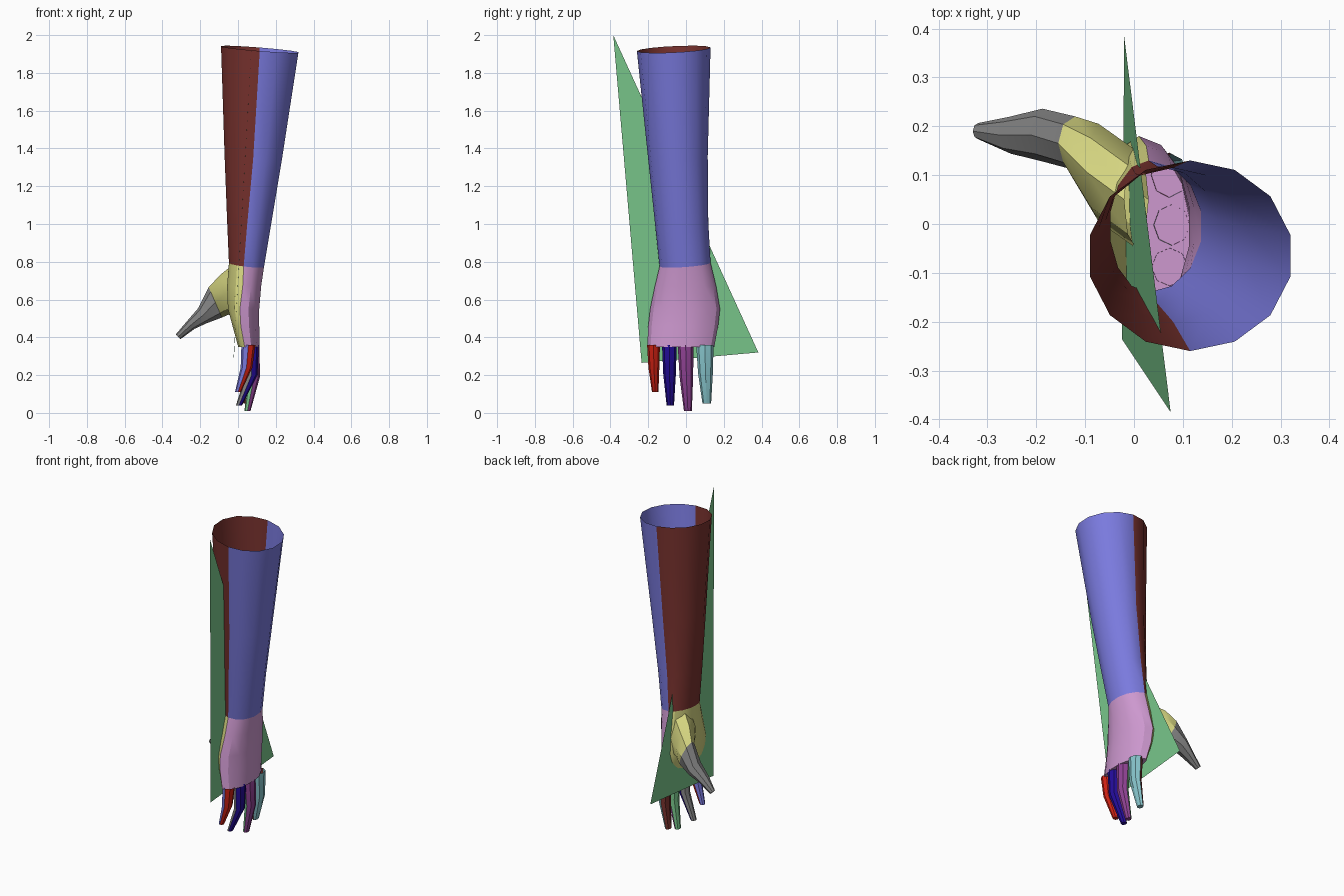
import bpy
import math
from mathutils import Vector

old = bpy.data.objects.get("Cube")
if old:
    bpy.data.objects.remove(old)


def material(name, *rgb):
    """Flat material from 0-255 display values."""
    lin = [((c / 255 + 0.055) / 1.055) ** 2.4 if c > 10 else c / 3295 for c in rgb]
    m = bpy.data.materials.new(name)
    m.use_nodes = True
    m.diffuse_color = (*lin, 1)
    m.node_tree.nodes["Principled BSDF"].inputs["Base Color"].default_value = (*lin, 1)
    return m


maroon = material("maroon", 120, 50, 46)
violet = material("violet blue", 122, 122, 222)
pink = material("pink", 205, 152, 207)
yellow = material("pale yellow", 212, 212, 128)
grey = material("grey", 132, 132, 132)
red = material("red", 212, 34, 20)
navy = material("navy", 36, 12, 155)
purple = material("purple", 145, 67, 149)
cyan = material("pale cyan", 136, 198, 205)
green = material("green", 122, 200, 140)


def make(name, verts, faces, mats):
    mesh = bpy.data.meshes.new(name)
    mesh.from_pydata(verts, [], faces)
    for m in mats:
        mesh.materials.append(m)
    obj = bpy.data.objects.new(name, mesh)
    bpy.context.collection.objects.link(obj)
    return obj


def loft(name, rings, back, palm, cap=True):
    """Skin rings together; the first half of each ring is the back side."""
    n = len(rings[0])
    verts = [p for ring in rings for p in ring]
    faces, index = [], []
    for r in range(len(rings) - 1):
        for k in range(n):
            a, b = r * n + k, r * n + (k + 1) % n
            faces.append((a, a + n, b + n, b))
            index.append(0 if k < n // 2 else 1)
    if cap:
        faces.append(tuple(reversed(range(len(verts) - n, len(verts)))))
        index.append(0)
    obj = make(name, verts, faces, [back, palm])
    for poly, i in zip(obj.data.polygons, index):
        poly.material_index = i
    bpy.ops.object.select_all(action="DESELECT")
    obj.select_set(True)
    bpy.context.view_layer.objects.active = obj
    bpy.ops.object.shade_smooth_by_angle(angle=math.radians(32))
    return obj


def section(z, x, y0, y1, palm_r, back_r, tilt=0.0, n=14):
    """Level ring with separate depths towards the back and the palm."""
    pts = []
    for k in range(n):
        a = -math.pi / 2 + k * 2 * math.pi / n
        dx = math.cos(a) * (back_r if k <= n // 2 else palm_r)
        dy = math.sin(a) * (y1 - y0) / 2
        pts.append(Vector((x + dx, (y0 + y1) / 2 + dy, z - tilt * dx + tilt * 0.6 * dy)))
    return pts


# Open forearm sleeve
wrist = section(0.785, 0.03, -0.14, 0.13, 0.08, 0.11, 0.12)
loft("forearm", [
    section(1.925, 0.115, -0.26, 0.13, 0.21, 0.21, 0.08),
    section(1.35, 0.08, -0.2, 0.115, 0.155, 0.155, 0.1),
    section(1.0, 0.048, -0.163, 0.118, 0.108, 0.128, 0.11),
    wrist], violet, maroon, cap=False)

# Hand: back and palm
loft("hand", [
    wrist,
    section(0.67, 0.025, -0.165, 0.16, 0.085, 0.1),
    section(0.55, 0.01, -0.19, 0.18, 0.065, 0.105),
    section(0.46, 0.015, -0.2, 0.17, 0.045, 0.1),
    section(0.35, 0.035, -0.205, 0.15, 0.035, 0.08)], pink, yellow)


def thumb_section(upper, lower, y, half, n=8):
    up, low = Vector((upper[0], y, upper[1])), Vector((lower[0], y, lower[1]))
    mid, u, v = (up + low) / 2, (up - low) / 2, Vector((0, half, 0))
    return [mid + u * math.cos(2 * math.pi * k / n) + v * math.sin(2 * math.pi * k / n)
            for k in range(n)]


# Thumb and its mound
thumb_root = thumb_section((-0.155, 0.665), (-0.085, 0.505), 0.165, 0.055)
loft("thumb_mound", [
    thumb_section((-0.02, 0.79), (0.03, 0.5), 0.05, 0.1),
    thumb_section((-0.095, 0.73), (-0.05, 0.52), 0.105, 0.1),
    thumb_root], yellow, yellow, cap=False)
loft("thumb", [
    thumb_root,
    thumb_section((-0.21, 0.555), (-0.165, 0.475), 0.182, 0.054),
    thumb_section((-0.275, 0.48), (-0.23, 0.445), 0.182, 0.038),
    thumb_section((-0.33, 0.415), (-0.305, 0.39), 0.19, 0.017)], grey, grey)

# Fingers: y and x at base, middle and tip, knuckle and tip heights, half width
fingers = [
    ("little_finger", red, violet, (-0.172, -0.17, -0.163), (0.055, 0.045, 0.0), 0.24, 0.11, 0.034),
    ("ring_finger", navy, grey, (-0.088, -0.087, -0.083), (0.073, 0.072, 0.005), 0.2, 0.04, 0.039),
    ("middle_finger", purple, green, (-0.002, 0.002, 0.01), (0.077, 0.085, 0.05), 0.19, 0.01, 0.042),
    ("index_finger", cyan, maroon, (0.1, 0.103, 0.11), (0.072, 0.075, 0.045), 0.21, 0.05, 0.046)]
for name, back, palm, ys, xs, bend, tip, w in fingers:
    rings = []
    for x, y, z, half, depth in zip(xs, ys, (0.36, bend, tip),
                                    (w, w * 0.85, w * 0.5), (0.037, 0.031, 0.016)):
        rings.append(section(z, x, y - half, y + half, depth, depth, n=8))
    loft(name, rings, back, palm)

# Flat triangular sheet through the arm
make("triangle_sheet", [(0.075, -0.385, 2.0), (-0.025, -0.235, 0.265), (-0.02, 0.383, 0.32)],
     [(0, 1, 2)], [green])
